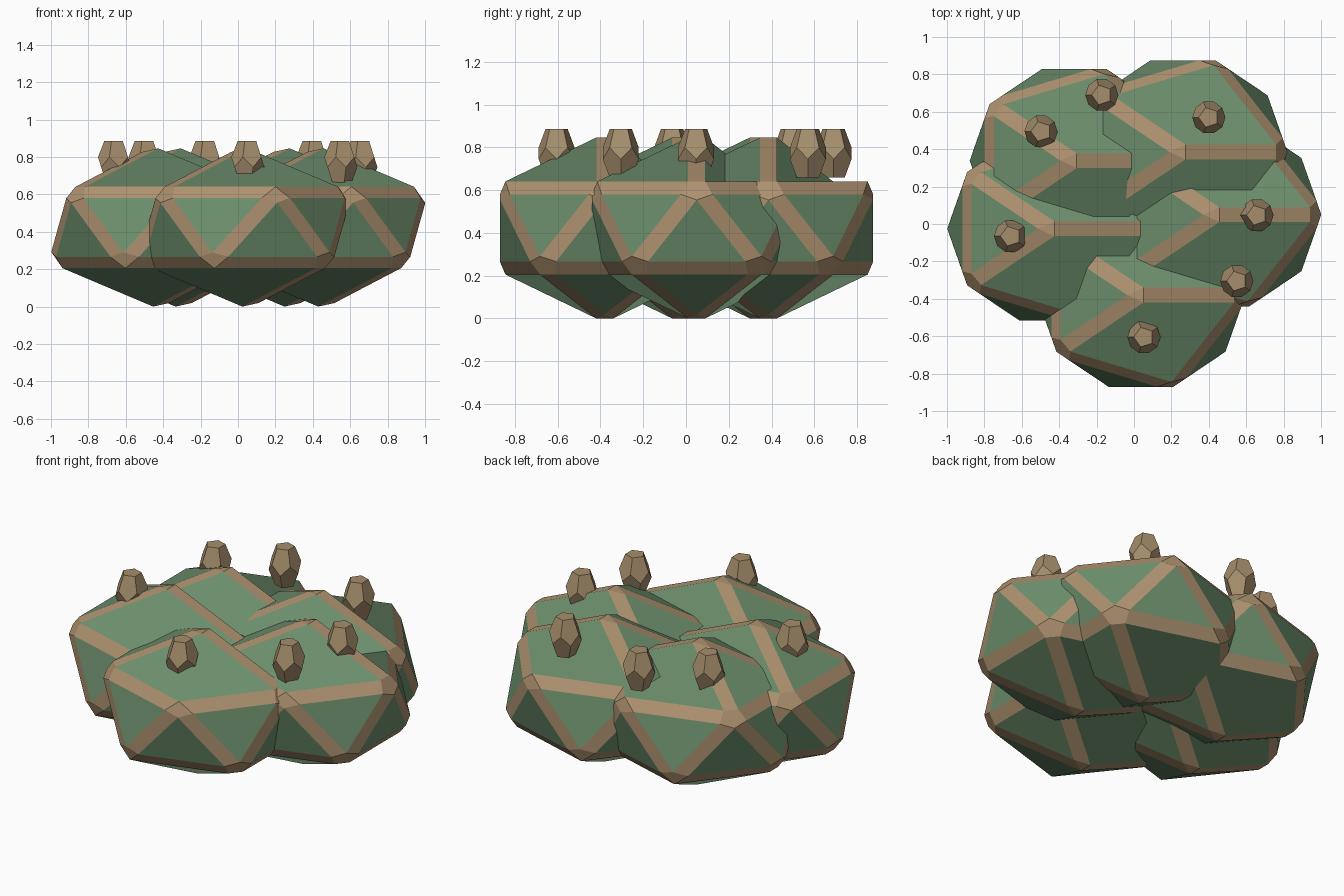
import bpy, bmesh
from mathutils import Matrix

if "Cube" in bpy.data.objects:
    bpy.data.objects.remove(bpy.data.objects["Cube"])


def material(name, rgb):
    m = bpy.data.materials.new(name)
    m.diffuse_color = (*rgb, 1.0)
    m.use_nodes = True
    m.node_tree.nodes["Principled BSDF"].inputs["Base Color"].default_value = m.diffuse_color
    return m


GREEN = material("leaf green", (0.15, 0.27, 0.15))
BROWN = material("ridge brown", (0.42, 0.285, 0.16))
BUD = material("bud brown", (0.38, 0.27, 0.15))


def finish(bm, name, loc, mats):
    bmesh.ops.recalc_face_normals(bm, faces=bm.faces[:])
    me = bpy.data.meshes.new(name)
    bm.to_mesh(me)
    bm.free()
    for m in mats:
        me.materials.append(m)
    ob = bpy.data.objects.new(name, me)
    ob.location = loc
    bpy.context.collection.objects.link(ob)
    return ob


# Lobe: squashed icosahedron; only the sharper edges get a brown chamfer.
# Panels either side of the flattest edges merge into one dished green panel.
def lobe(name, x, y):
    bm = bmesh.new()
    bmesh.ops.create_icosphere(bm, subdivisions=1, radius=1.0,
                               matrix=Matrix.Diagonal((0.645, 0.595, 0.442, 1)))
    bm.normal_update()
    top = [e for e in bm.edges if max(abs(v.co.z) for v in e.verts) > 0.4]
    flat = sorted(top, key=lambda e: e.calc_face_angle())[:4]
    ridges = [e for e in bm.edges if e not in flat]
    bmesh.ops.bevel(bm, geom=ridges, offset=0.042, offset_type='OFFSET',
                    segments=1, profile=0.5, affect='EDGES',
                    loop_slide=True, clamp_overlap=True, material=1)
    # merge and dish the double panels
    seams = [e for e in bm.edges if all(f.material_index == 0 for f in e.link_faces)]
    merged = bmesh.ops.dissolve_edges(bm, edges=seams, use_verts=False)["region"]
    bm.normal_update()
    bmesh.ops.poke(bm, faces=merged, offset=0.0, center_mode='MEAN')
    # rest the lobe exactly on the ground
    low = min(v.co.z for v in bm.verts)
    return finish(bm, name, (x, y, -low), [GREEN, BROWN])


# Bud: tall dodecahedron, made as the dual of an icosahedron
def bud(name, x, y):
    ico = bmesh.new()
    bmesh.ops.create_icosphere(ico, subdivisions=1, radius=1.0)
    bm = bmesh.new()
    for f in ico.faces:
        c = f.calc_center_median().normalized()
        bm.verts.new((c.x * 0.09, c.y * 0.09, c.z * 0.143))
    ico.free()
    bmesh.ops.convex_hull(bm, input=bm.verts[:])
    bmesh.ops.dissolve_limit(bm, angle_limit=0.05, verts=bm.verts[:], edges=bm.edges[:])
    return finish(bm, name, (x, y, 0.772), [BUD])


for name, x, y in [("lobe_back_left", -0.32, 0.338), ("lobe_back_right", 0.262, 0.385),
                   ("lobe_left", -0.44, -0.025), ("lobe_right", 0.443, 0.05),
                   ("lobe_front", 0.037, -0.38)]:
    lobe(name, x, y)

for i, (x, y) in enumerate([(-0.172, 0.69), (-0.497, 0.495), (0.4, 0.57), (-0.66, -0.065),
                            (0.657, 0.047), (0.55, -0.305), (0.053, -0.605)]):
    bud(f"bud_{i + 1}", x, y)
